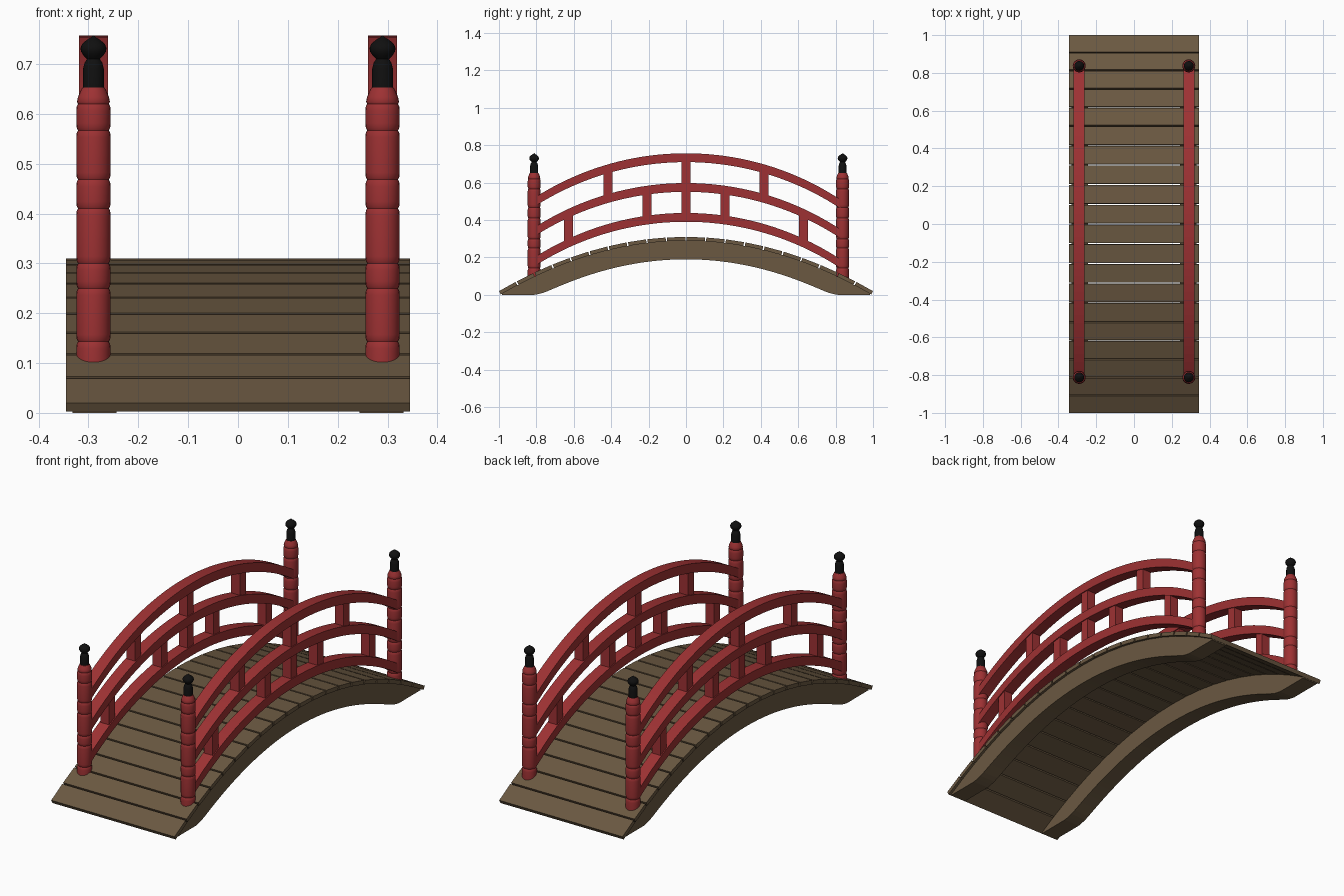
import bpy, bmesh, math
from mathutils import Matrix, Vector

cube = bpy.data.objects.get("Cube")
if cube:
    bpy.data.objects.remove(cube, do_unlink=True)


def material(name, color):
    m = bpy.data.materials.new(name)
    m.use_nodes = True
    m.diffuse_color = (*color, 1)
    bsdf = next(n for n in m.node_tree.nodes if n.type == 'BSDF_PRINCIPLED')
    bsdf.inputs["Base Color"].default_value = (*color, 1)
    bsdf.inputs["Roughness"].default_value = 0.7
    return m


WOOD = material("brown_wood", (0.145, 0.098, 0.053))
RED = material("red_lacquer", (0.34, 0.031, 0.033))
BLACK = material("black_metal", (0.005, 0.005, 0.005))


def finish(name, bm, mat, smooth=False):
    bmesh.ops.recalc_face_normals(bm, faces=bm.faces)
    mesh = bpy.data.meshes.new(name)
    bm.to_mesh(mesh)
    bm.free()
    mesh.materials.append(mat)
    obj = bpy.data.objects.new(name, mesh)
    bpy.context.scene.collection.objects.link(obj)
    if smooth:
        bpy.ops.object.select_all(action='DESELECT')
        obj.select_set(True)
        bpy.context.view_layer.objects.active = obj
        bpy.ops.object.shade_smooth_by_angle(angle=math.radians(40))
    return obj


def beam(name, ys, top, bottom, x, half, mat):
    """Sweep a rectangular section along y between two height functions."""
    bm = bmesh.new()
    rings = []
    for y in ys:
        corners = ((x - half, bottom(y)), (x + half, bottom(y)),
                   (x + half, top(y)), (x - half, top(y)))
        rings.append([bm.verts.new((cx, y, cz)) for cx, cz in corners])
    for a, b in zip(rings, rings[1:]):
        for i in range(4):
            j = (i + 1) % 4
            bm.faces.new((a[i], a[j], b[j], b[i]))
    bm.faces.new(rings[0])
    bm.faces.new(rings[-1])
    return finish(name, bm, mat)


def lathe(name, profile, x, y, mat, sides=24):
    """Spin a radius/height profile about a vertical axis."""
    bm = bmesh.new()
    verts = [bm.verts.new((r, 0, z)) for r, z in profile]
    edges = [bm.edges.new(p) for p in zip(verts, verts[1:])]
    bmesh.ops.spin(bm, geom=verts + edges, cent=(0, 0, 0), axis=(0, 0, 1),
                   angle=math.tau, steps=sides, use_duplicate=False)
    bmesh.ops.remove_doubles(bm, verts=bm.verts, dist=0.0002)
    bmesh.ops.translate(bm, verts=bm.verts, vec=(x, y, 0))
    return finish(name, bm, mat, smooth=True)


def span(a, b, n):
    return [a + (b - a) * i / n for i in range(n + 1)]


# Deck arch
RISE = 0.29
THICK, GAP, PLANKS = 0.02, 0.008, 10


def deck(y):
    return 0.31 - RISE * y * y


# Seams spaced evenly along the arch
samples, length = [(0, 0)], 0
for y in span(0, 1, 1000)[1:]:
    length += math.hypot(0.001, deck(y) - deck(y - 0.001))
    samples.append((length, y))
seams = [min(samples, key=lambda s: abs(s[0] - length * i / PLANKS))[1]
         for i in range(PLANKS + 1)]

# Planks
for side, end in ((1, "back"), (-1, "front")):
    for i, (a, b) in enumerate(zip(seams, seams[1:])):
        p, q = Vector((0, side * a, deck(a))), Vector((0, side * b, deck(b)))
        along = (q - p).normalized()
        up = Vector((1, 0, 0)).cross(along) * side
        trim = GAP if i < PLANKS - 1 else GAP / 2
        center = (p + q) / 2 - up * THICK / 2
        if i == PLANKS - 1:
            center += along * GAP / 4
        bm = bmesh.new()
        frame = Matrix((Vector((1, 0, 0)), along, up)).transposed().to_4x4()
        size = Matrix.Diagonal((0.69, (q - p).length - trim, THICK, 1))
        bmesh.ops.create_cube(bm, size=1,
                              matrix=Matrix.Translation(center) @ frame @ size)
        finish(f"{end}_plank_{i + 1}", bm, WOOD)


# Stringers, flattening out into level feet
def stringer_top(y):
    return max(deck(y) - THICK * math.hypot(1, 2 * RISE * y), 0.002)


def stringer_bottom(y):
    z = 0.19 - 0.315 * y * y
    if abs(y) > 0.82:
        return 0
    return (z + math.sqrt(z * z + 0.0002)) / 2 if abs(y) < 0.8 else 0


# Handrails share one arc
def arc(height):
    return lambda y: height - 1.5 + math.sqrt(1.5 ** 2 - y * y)


RAIL = 0.047
rails = {"bottom": 0.438, "middle": 0.598, "top": 0.757}
FRONT, BACK = -0.812, 0.837

# Turned post with soft grooves between its segments
grooves = [0.06, 0.143, 0.25, 0.3, 0.41, 0.468, 0.567, 0.62]
post = [(0, grooves[0])]
for lo, hi in zip(grooves, grooves[1:]):
    post += [(0.031, lo), (0.0335, lo + 0.005), (0.0345, lo + 0.014),
             (0.0345, hi - 0.014), (0.0335, hi - 0.005), (0.031, hi)]
post += [(0.033, 0.624), (0.031, 0.634), (0.025, 0.648), (0.022, 0.653), (0, 0.653)]

# Onion finial
finial = [(0, 0.645), (0.021, 0.645), (0.021, 0.69), (0.018, 0.702), (0.013, 0.71),
          (0.02, 0.717), (0.025, 0.725), (0.026, 0.732), (0.023, 0.74),
          (0.014, 0.748), (0.006, 0.753), (0, 0.758)]

for sx, side in ((1, "left"), (-1, "right")):
    x = sx * 0.29
    beam(f"{side}_stringer", span(-0.985, 0.985, 80), stringer_top,
         stringer_bottom, sx * 0.288, 0.044, WOOD)
    for level, h in rails.items():
        beam(f"{side}_{level}_rail", span(FRONT, BACK, 40), arc(h),
             arc(h - RAIL), x, 0.029, RED)
    # Balusters sit between neighbouring rails
    for low, high, places in (("middle", "top", (-0.418, 0, 0.418)),
                              ("bottom", "middle", (-0.627, -0.209, 0, 0.209, 0.627))):
        for i, y in enumerate(places):
            beam(f"{side}_{low}_baluster_{i + 1}", span(y - 0.024, y + 0.024, 2),
                 arc(rails[high] - RAIL / 2), arc(rails[low] - RAIL / 2),
                 x, 0.024, RED)
    for y, end in ((FRONT, "front"), (BACK, "back")):
        lathe(f"{side}_{end}_post", post, x, y, RED)
        lathe(f"{side}_{end}_finial", finial, x, y, BLACK)
